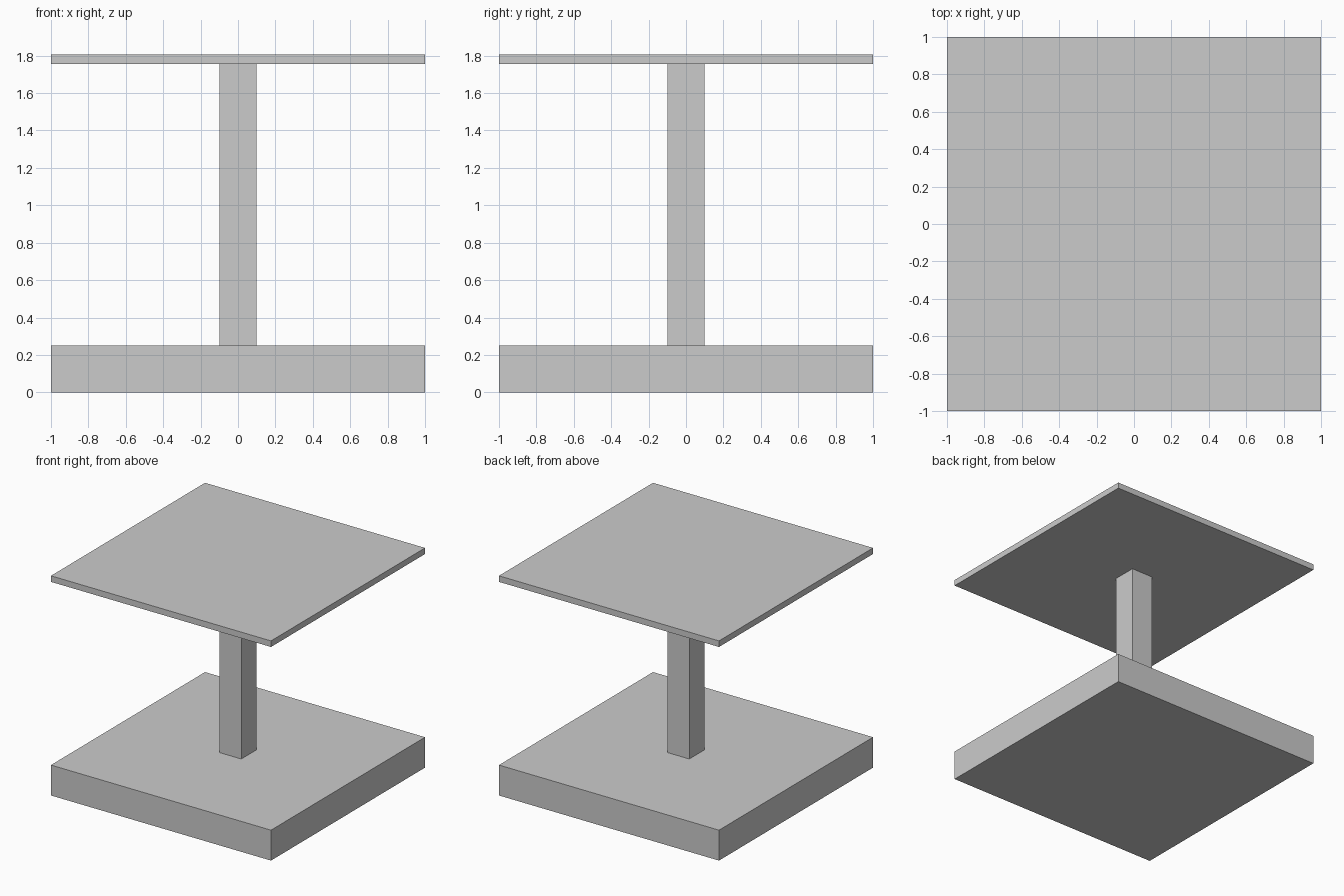
import bpy

# Remove the default cube
default = bpy.data.objects.get("Cube")
if default:
    bpy.data.objects.remove(default, do_unlink=True)

# Single plain grey
GREY = (0.6, 0.6, 0.6, 1.0)
grey = bpy.data.materials.new("plain_grey")
grey.use_nodes = True
grey.diffuse_color = GREY
grey.node_tree.nodes["Principled BSDF"].inputs["Base Color"].default_value = GREY


def add_block(name, width, bottom, top):
    """Square block centred on the z axis, between two heights."""
    bpy.ops.mesh.primitive_cube_add(size=1, location=(0, 0, (bottom + top) / 2))
    block = bpy.context.object
    block.name = name
    block.scale = (width, width, top - bottom)
    bpy.ops.object.transform_apply(location=False, rotation=False, scale=True)
    block.data.materials.append(grey)
    return block


BASE_TOP = 0.25
POST_TOP = 1.755

# Thick base, slim post, thin top slab
add_block("base", 2.0, 0.0, BASE_TOP)
add_block("post", 0.2, BASE_TOP, POST_TOP)
add_block("top_slab", 2.0, POST_TOP, 1.805)
